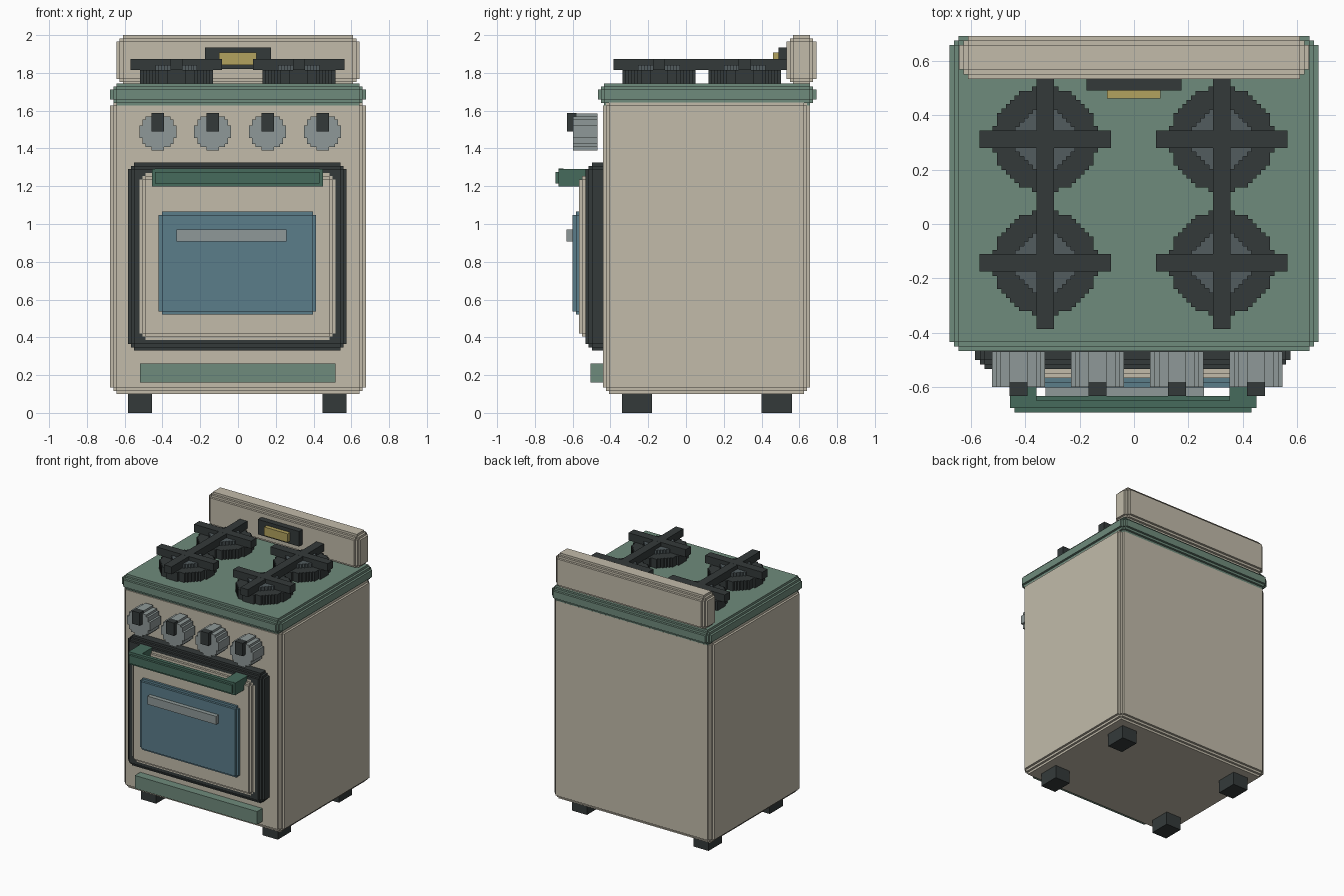
import bpy, bmesh, math
from mathutils import Matrix

if "Cube" in bpy.data.objects:
    bpy.data.objects.remove(bpy.data.objects["Cube"], do_unlink=True)

U = 0.0167  # block size of the stepped edges


def material(name, rgb):
    lin = [((c / 255 + 0.055) / 1.055) ** 2.4 for c in rgb] + [1.0]
    m = bpy.data.materials.new(name)
    m.diffuse_color = lin
    m.use_nodes = True
    bsdf = next(n for n in m.node_tree.nodes if n.type == 'BSDF_PRINCIPLED')
    bsdf.inputs["Base Color"].default_value = lin
    return m


CREAM = material("cream enamel", (194, 187, 170))
GREEN = material("sage green", (111, 139, 124))
DARK_GREEN = material("dark green", (70, 107, 92))
BLACK = material("charcoal", (52, 58, 58))
GLASS = material("blue glass", (91, 125, 138))
GREY = material("light grey", (143, 153, 152))
IRON = material("burner grey", (82, 92, 95))
GOLD = material("gold", (178, 162, 94))


def finish(name, bm, mat):
    bmesh.ops.recalc_face_normals(bm, faces=bm.faces)
    me = bpy.data.meshes.new(name)
    bm.to_mesh(me)
    bm.free()
    me.materials.append(mat)
    ob = bpy.data.objects.new(name, me)
    bpy.context.collection.objects.link(ob)
    return ob


def add_box(bm, lo, hi):
    size = [b - a for a, b in zip(lo, hi)]
    mid = [(a + b) / 2 for a, b in zip(lo, hi)]
    bmesh.ops.create_cube(bm, size=1, matrix=Matrix.Translation(mid) @ Matrix.Diagonal((*size, 1)))


def block(name, mat, x, y, z, steps=0):
    """Box whose edges are cut back in blocky steps (0, 1 or 2)."""
    insets = {0: [(0, 0, 0)],
              1: [(0, 1, 1), (1, 0, 1), (1, 1, 0)],
              2: [(0, 2, 2), (2, 0, 2), (2, 2, 0), (1, 1, 2), (1, 2, 1), (2, 1, 1)]}[steps]
    bm = bmesh.new()
    for ins in insets:
        add_box(bm, [r[0] + U * i for r, i in zip((x, y, z), ins)],
                [r[1] - U * i for r, i in zip((x, y, z), ins)])
    return finish(name, bm, mat)


def disc(name, mat, centre, radius, depth, cell=U, facing_front=False):
    """Stepped disc, extruded from centre along +z, or along -y."""
    n = round(radius / cell)
    c = radius / n
    quarter = []
    for i in range(n):
        h = max(1, round(math.sqrt(n * n - (i + 0.5) ** 2))) * c
        quarter += [(h, i * c), (h, (i + 1) * c)]
    pts = []
    for k in range(4):  # turn the quarter outline around the centre
        if k % 2 == 0:
            s = 1 if k == 0 else -1
            pts += [(s * a, s * b) for a, b in quarter]
        else:
            s = 1 if k == 1 else -1
            pts += [(-s * a, s * b) for a, b in reversed(quarter)]
    clean = [p for i, p in enumerate(pts) if math.dist(p, pts[i - 1]) > 1e-6]
    bm = bmesh.new()
    base = bm.faces.new([bm.verts.new((a, b, 0)) for a, b in clean])
    out = bmesh.ops.extrude_face_region(bm, geom=[base], use_keep_orig=True)
    top = [v for v in out["geom"] if isinstance(v, bmesh.types.BMVert)]
    bmesh.ops.translate(bm, vec=(0, 0, depth), verts=top)
    if facing_front:
        bm.transform(Matrix.Rotation(math.pi / 2, 4, 'X'))
    bm.transform(Matrix.Translation(centre))
    return finish(name, bm, mat)


# Cabinet, cooktop and back panel
block("cabinet", CREAM, (-0.677, 0.677), (-0.44, 0.657), (0.10, 1.66), 2)
block("cooktop", GREEN, (-0.677, 0.677), (-0.467, 0.69), (1.625, 1.745), 2)
block("back_panel", CREAM, (-0.643, 0.643), (0.533, 0.69), (1.735, 2.0), 2)

# Clock on the back panel
block("clock_housing", BLACK, (-0.175, 0.175), (0.49, 0.55), (1.82, 1.935))
block("clock_display", GOLD, (-0.1, 0.098), (0.46, 0.50), (1.842, 1.908))

# Feet
for side, x in (("right", (-0.583, -0.455)), ("left", (0.447, 0.575))):
    for end, y in (("front", (-0.34, -0.18)), ("back", (0.40, 0.56))):
        block(f"{end}_{side}_foot", BLACK, x, y, (0, 0.12))

# Oven door, window and handles
block("door_frame", BLACK, (-0.583, 0.575), (-0.532, -0.38), (0.33, 1.325), 2)
block("door_panel", CREAM, (-0.522, 0.517), (-0.566, -0.48), (0.387, 1.27), 2)
block("door_window", GLASS, (-0.42, 0.413), (-0.60, -0.54), (0.52, 1.065), 1)
block("window_bar", GREY, (-0.325, 0.257), (-0.632, -0.595), (0.907, 0.97))
block("handle_bar", DARK_GREEN, (-0.456, 0.449), (-0.692, -0.632), (1.198, 1.293), 1)
for side, x in (("right", (-0.456, -0.358)), ("left", (0.351, 0.449))):
    block(f"handle_post_{side}", DARK_GREEN, x, (-0.675, -0.525), (1.199, 1.292))
block("drawer_strip", GREEN, (-0.52, 0.515), (-0.505, -0.43), (0.162, 0.262))

# Control knobs with pointers
for i, x in enumerate((-0.424, -0.134, 0.157, 0.448), 1):
    disc(f"knob_{i}", GREY, (x, -0.468, 1.488), 0.098, 0.13, facing_front=True)
    block(f"knob_pointer_{i}", BLACK, (x - 0.033, x + 0.033), (-0.631, -0.58), (1.49, 1.588))

# Burners with crossed grates
for side, x in (("right", -0.326), ("left", 0.322)):
    for end, y in (("front", -0.143), ("back", 0.311)):
        disc(f"{end}_{side}_burner", BLACK, (x, y, 1.735), 0.193, 0.08)
        disc(f"{end}_{side}_burner_cap", IRON, (x, y, 1.74), 0.11, 0.103)
        block(f"{end}_{side}_grate_bar", BLACK, (x - 0.242, x + 0.242),
              (y - 0.032, y + 0.032), (1.815, 1.873))
    block(f"{side}_long_grate_bar", BLACK, (x - 0.032, x + 0.032), (-0.385, 0.54), (1.8155, 1.8725))
